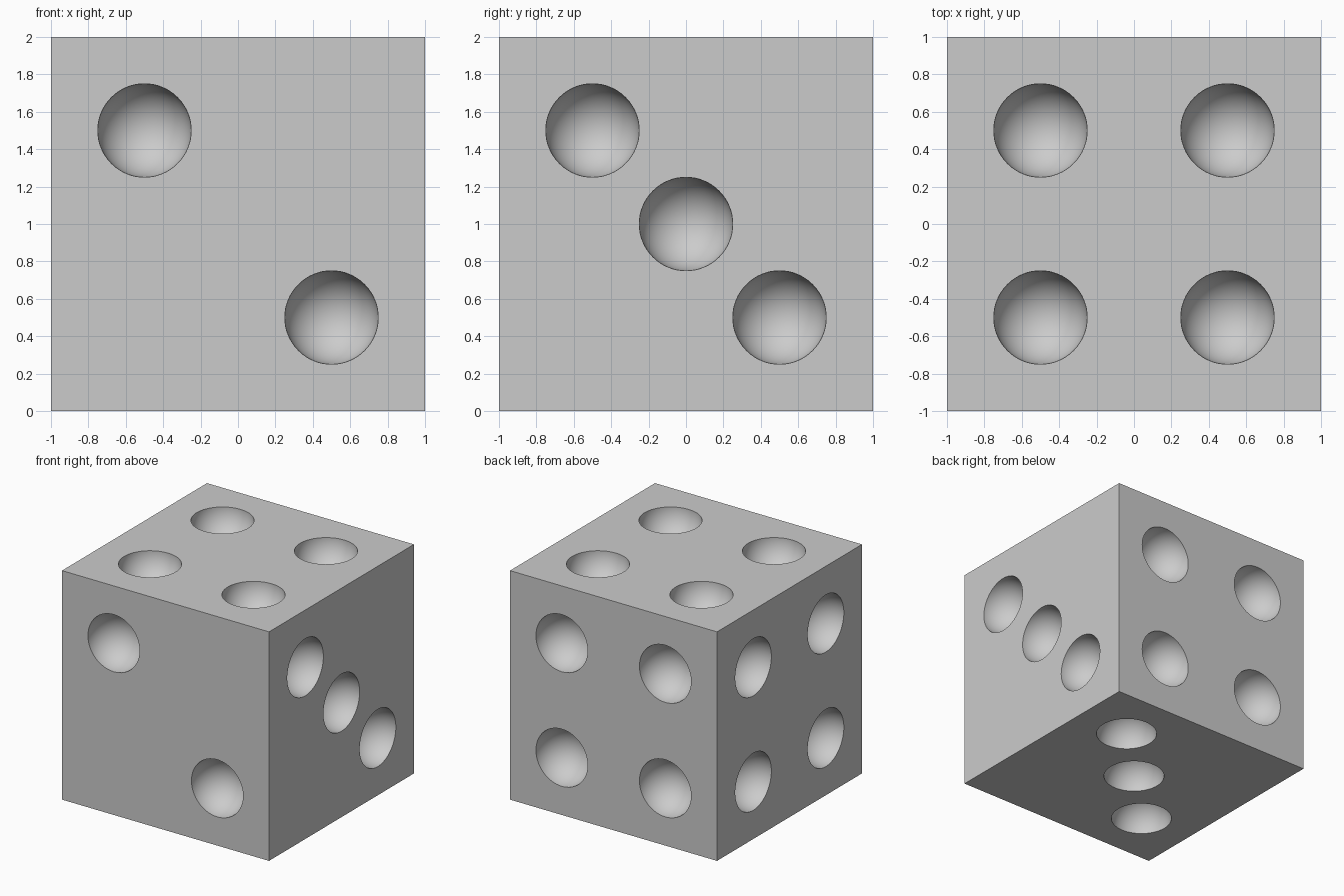
import bpy
import bmesh
import math
from mathutils import Matrix, Vector

default = bpy.data.objects.get("Cube")
if default:
    bpy.data.objects.remove(default, do_unlink=True)

HALF = 1.0        # half the side of the cube
RADIUS = 0.25     # hemispherical pip
STEP = 0.5        # pip offset from the face centre
CENTRE = Vector((0, 0, HALF))

grey = bpy.data.materials.new("light_grey")
grey.use_nodes = True
colour = (0.6, 0.6, 0.6, 1)
grey.diffuse_color = colour
grey.node_tree.nodes["Principled BSDF"].inputs["Base Color"].default_value = colour


def make_object(name, bm):
    mesh = bpy.data.meshes.new(name)
    bm.to_mesh(mesh)
    bm.free()
    mesh.materials.append(grey)
    obj = bpy.data.objects.new(name, mesh)
    bpy.context.collection.objects.link(obj)
    return obj


# Cube body
bm = bmesh.new()
bmesh.ops.create_cube(bm, size=2 * HALF, matrix=Matrix.Translation(CENTRE))
die = make_object("die_body", bm)

# Pip layouts, in steps along the two axes of each face
X, Y, Z = Vector((1, 0, 0)), Vector((0, 1, 0)), Vector((0, 0, 1))
two = [(-1, 1), (1, -1)]
three = two + [(0, 0)]
rising_three = [(-1, -1), (0, 0), (1, 1)]
four = [(a, b) for a in (-1, 1) for b in (-1, 1)]
faces = [
    (-Y, X, Z, two),            # front
    (X, Y, Z, three),           # +x side
    (Y, X, Z, four),            # back
    (-X, Y, Z, four),           # -x side
    (Z, X, Y, four),            # top
    (-Z, X, Y, rising_three),   # bottom
]

# One cutter mesh holding a sphere for every pip, its pole along the face normal
bm = bmesh.new()
for normal, u, v, layout in faces:
    turn = normal.to_track_quat('Z', 'Y').to_matrix().to_4x4()
    for a, b in layout:
        spot = CENTRE + normal * HALF + (u * a + v * b) * STEP
        bmesh.ops.create_uvsphere(bm, u_segments=64, v_segments=33, radius=RADIUS,
                                  matrix=Matrix.Translation(spot) @ turn)
cutter = make_object("pip_cutter", bm)
cutter.hide_render = True

# Carve the pips, then drop the cutter
cut = die.modifiers.new("pips", 'BOOLEAN')
cut.operation = 'DIFFERENCE'
cut.solver = 'EXACT'
cut.object = cutter
bpy.ops.object.select_all(action='DESELECT')
die.select_set(True)
bpy.context.view_layer.objects.active = die
bpy.ops.object.modifier_apply(modifier=cut.name)
bpy.data.objects.remove(cutter, do_unlink=True)

# Smooth bowls with crisp rims and cube edges
bpy.ops.object.shade_smooth_by_angle(angle=math.radians(30))
